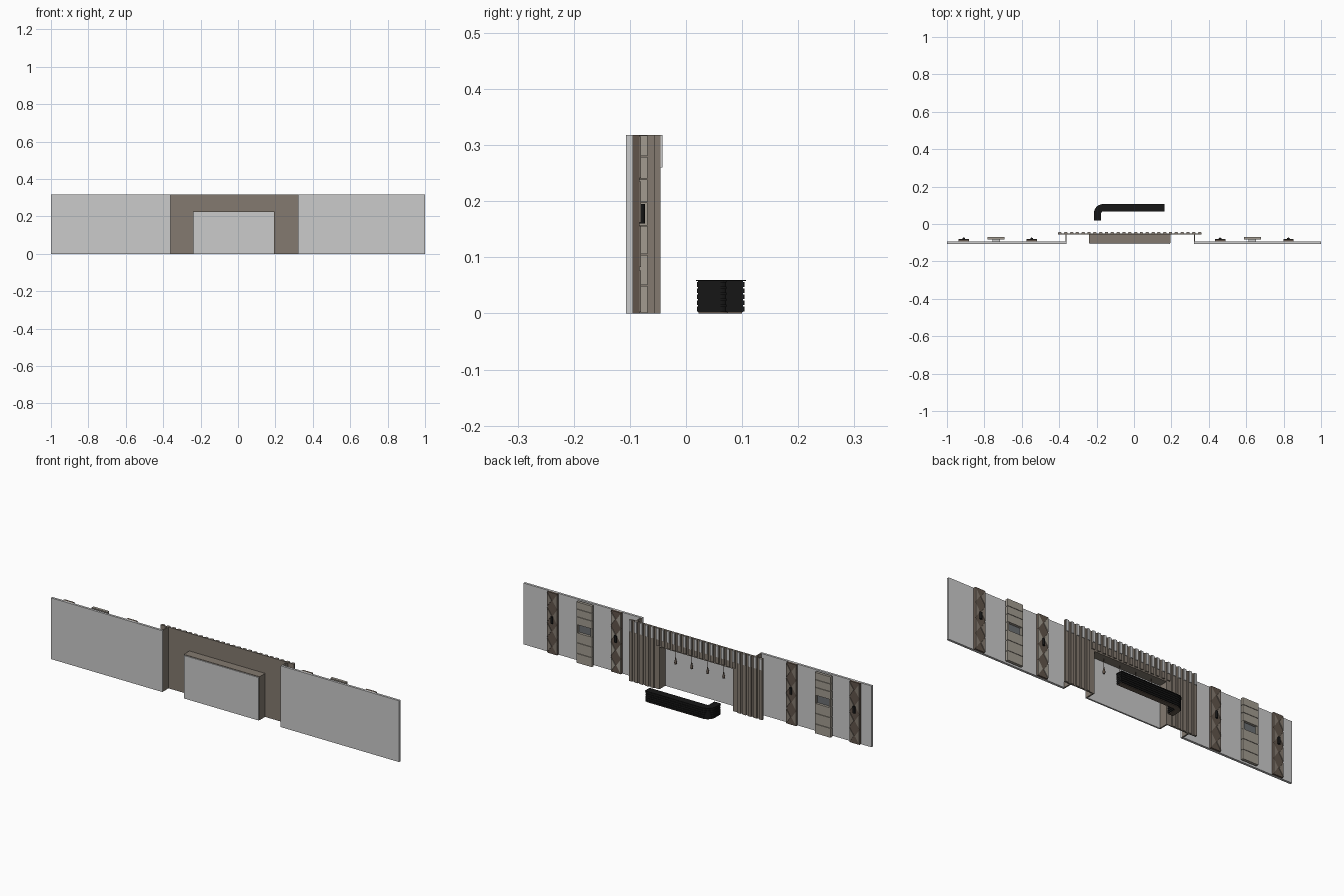
import bpy, bmesh, math
from mathutils import Vector

if "Cube" in bpy.data.objects:
    bpy.data.objects.remove(bpy.data.objects["Cube"])


def mat(name, c):
    m = bpy.data.materials.new(name)
    m.diffuse_color = (*c, 1)
    m.use_nodes = True
    m.node_tree.nodes["Principled BSDF"].inputs["Base Color"].default_value = m.diffuse_color
    return m


BROWN = mat("taupe_wood", (0.23, 0.195, 0.16))
DARK = mat("dark_wood", (0.12, 0.09, 0.07))
BEIGE = mat("beige_panel", (0.36, 0.33, 0.28))
BLACK = mat("black_finish", (0.008, 0.008, 0.008))
H = 0.318


def finish(name, bm, m=None):
    bmesh.ops.recalc_face_normals(bm, faces=bm.faces)
    me = bpy.data.meshes.new(name)
    bm.to_mesh(me)
    bm.free()
    ob = bpy.data.objects.new(name, me)
    bpy.context.collection.objects.link(ob)
    if m:
        me.materials.append(m)
    return ob


def add_box(bm, x0, x1, y0, y1, z0, z1):
    vs = bmesh.ops.create_cube(bm, size=1)["verts"]
    for v in vs:
        v.co = Vector(((x0 + x1) / 2 + v.co.x * (x1 - x0),
                       (y0 + y1) / 2 + v.co.y * (y1 - y0),
                       (z0 + z1) / 2 + v.co.z * (z1 - z0)))


def boxes(name, dims, m=None):
    bm = bmesh.new()
    for d in dims:
        add_box(bm, *d)
    return finish(name, bm, m)


def add_prism(bm, pts, y0, y1):
    # polygon in the xz plane, extruded along y
    a = [bm.verts.new((x, y0, z)) for x, z in pts]
    b = [bm.verts.new((x, y1, z)) for x, z in pts]
    bm.faces.new(a)
    bm.faces.new(b[::-1])
    for i in range(len(pts)):
        j = (i + 1) % len(pts)
        bm.faces.new((a[i], a[j], b[j], b[i]))


# Outer walls with their return jambs
boxes("wall_left", [(-1, -0.36, -0.1065, -0.0945, 0, H)])
boxes("wall_right", [(0.32, 1, -0.1065, -0.0945, 0, H)])
boxes("wall_jambs", [(-0.367, -0.36, -0.1, -0.053, 0, H),
                     (0.32, 0.327, -0.1, -0.053, 0, H)], BROWN)

# Central backing board around the niche opening
NX0, NX1, NZ = -0.24, 0.195, 0.226
boxes("slat_backing", [(-0.405, NX0, -0.056, -0.051, 0, H),
                       (NX1, 0.36, -0.056, -0.051, 0, H),
                       (NX0, NX1, -0.056, -0.051, NZ, H)], BROWN)

# Vertical slats with light grey upper caps
slats, caps = [], []
n = 25
for i in range(n):
    x = -0.396 + i * (0.747 / (n - 1))
    over = NX0 - 0.008 < x < NX1 + 0.008
    slats.append((x - 0.009, x + 0.009, -0.0515, -0.0455, NZ if over else 0, H))
    caps.append((x - 0.007, x + 0.007, -0.046, -0.042, 0.26, H))
boxes("wall_slats", slats, BROWN)
boxes("slat_caps", caps)

# Niche surround and back panel
t = 0.007
boxes("niche_surround", [(NX0, NX0 + t, -0.102, -0.051, 0, NZ),
                         (NX1 - t, NX1, -0.102, -0.051, 0, NZ),
                         (NX0 + t, NX1 - t, -0.102, -0.051, NZ - t, NZ)], BROWN)
boxes("niche_back_panel", [(NX0 + 0.003, NX1 - 0.003, -0.1065, -0.0985, 0, NZ - 0.003)])

# Pendant lamps in the niche
for i in range(4):
    x = 0.112 - i * 0.092
    bm = bmesh.new()
    for r1, r2, z0, z1 in ((0.0012, 0.0012, 0.17, NZ - t), (0.007, 0.002, 0.15, 0.175),
                           (0.005, 0.007, 0.142, 0.15)):
        vs = bmesh.ops.create_cone(bm, cap_ends=True, segments=12, radius1=r1,
                                   radius2=r2, depth=z1 - z0)["verts"]
        bmesh.ops.translate(bm, verts=vs, vec=(x, -0.075, (z0 + z1) / 2))
    finish("pendant_lamp", bm, DARK)


# Narrow patterned boards with a central wall light
def pattern_board(cx, m_base, m_tri):
    w = 0.028
    boxes("pattern_board", [(cx - w, cx + w, -0.0945, -0.083, 0, H)], m_base)
    bm = bmesh.new()
    rows = 4
    h = H / rows
    for k in range(rows):
        z = k * h + 0.003
        top, mid = z + h - 0.006, z + h / 2 - 0.003
        add_prism(bm, [(cx - w, z), (cx - 0.003, mid), (cx - w, top)], -0.084, -0.080)
        add_prism(bm, [(cx + w, z), (cx + w, top), (cx + 0.003, mid)], -0.084, -0.080)
    finish("pattern_triangles", bm, m_tri)
    bm = bmesh.new()
    for zc, r in ((0.178, 0.009),):
        vs = bmesh.ops.create_cone(bm, cap_ends=True, segments=16, radius1=r,
                                   radius2=r, depth=0.035)["verts"]
        for v in vs:
            v.co = Vector((cx + v.co.x * 0.8, -0.078 + v.co.y * 0.55, zc + v.co.z))
    finish("wall_light", bm, BLACK)


for cx, a, b in ((-0.91, DARK, BROWN), (-0.547, DARK, BROWN),
                 (0.46, DARK, BEIGE), (0.826, DARK, BROWN)):
    pattern_board(cx, a, b)


# Wide display panels split into tiles, with a recessed window
def tile_panel(cx, m):
    w, g = 0.045, 0.001
    edges = [0, 0.05, 0.105, 0.157, 0.198, 0.24, 0.28, H]
    dims = []
    for a, b in zip(edges, edges[1:]):
        if a == 0.157:
            dims += [(cx - w, cx - w + 0.008, -0.083, -0.0685, a, b),
                     (cx + w - 0.008, cx + w, -0.083, -0.0685, a, b)]
        else:
            dims.append((cx - w, cx + w, -0.083, -0.0685, a + g, b - g))
    boxes("tile_panel", dims, m)
    boxes("panel_window", [(cx - w + 0.008, cx + w - 0.008, -0.083, -0.08, 0.157, 0.198)],
          WINDOW)
    boxes("panel_mount", [(cx - 0.02, cx + 0.02, -0.0945, -0.083, 0.03, H - 0.03)])


WINDOW = mat("window_grey", (0.15, 0.16, 0.17))
tile_panel(-0.737, BEIGE)
tile_panel(0.633, BEIGE)

# Reception desk: L path with a rounded corner
path = [Vector((0.16, 0.087))]
R, cx, cy = 0.03, -0.165, 0.057
for i in range(11):
    a = math.radians(90 + 9 * i)
    path.append(Vector((cx + R * math.cos(a), cy + R * math.sin(a))))
path.append(Vector((-0.195, 0.02)))


def ribbon(name, hw, z0, z1, m, ext=0.0):
    bm = bmesh.new()
    rings = []
    for i, p in enumerate(path):
        d = (path[min(i + 1, len(path) - 1)] - path[max(i - 1, 0)]).normalized()
        if i == 1:
            d = Vector((-1, 0))
        if i == len(path) - 2:
            d = Vector((0, -1))
        q = p.copy()
        if i == 0:
            q -= d * ext
        if i == len(path) - 1:
            q += d * ext
        nrm = Vector((-d.y, d.x))
        o, s = q + nrm * hw, q - nrm * hw
        rings.append([bm.verts.new((e.x, e.y, z)) for e, z in
                      ((o, z0), (s, z0), (s, z1), (o, z1))])
    for a, b in zip(rings, rings[1:]):
        for j in range(4):
            k = (j + 1) % 4
            bm.faces.new((a[j], a[k], b[k], b[j]))
    bm.faces.new(rings[0])
    bm.faces.new(rings[-1][::-1])
    return finish(name, bm, m)


ribbon("desk_core", 0.0145, 0.003, 0.058, BLACK, -0.001)
ribbon("desk_plinth", 0.013, 0, 0.003, DARK, -0.002)
for k in range(5):
    ribbon("desk_band", 0.017, 0.004 + k * 0.0108, 0.0125 + k * 0.0108, BLACK)
ribbon("desk_top", 0.0195, 0.0575, 0.06, BLACK, 0.002)
